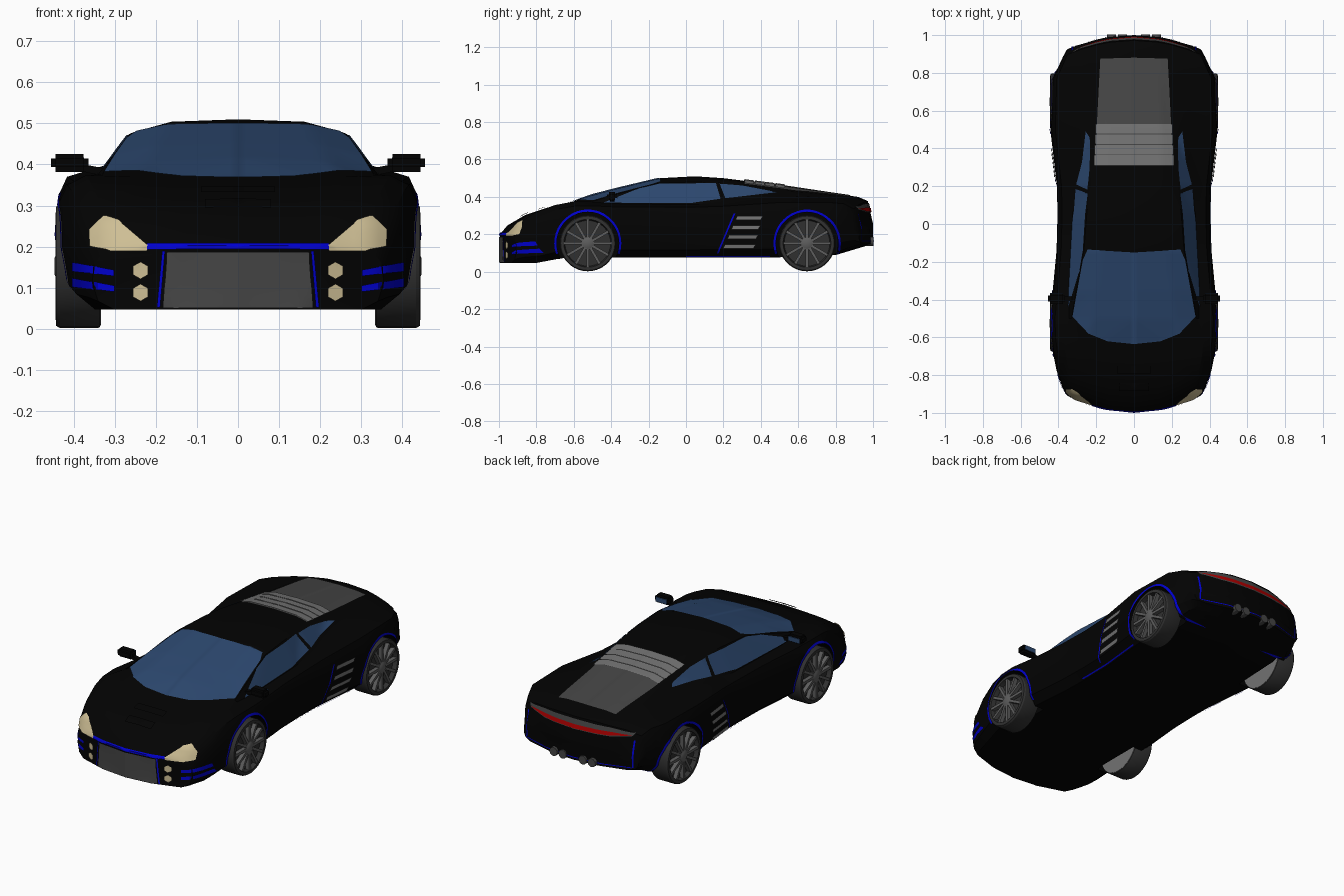
import bpy, bmesh, math
from mathutils import Vector, Matrix
from mathutils.bvhtree import BVHTree

if "Cube" in bpy.data.objects:
    bpy.data.objects.remove(bpy.data.objects["Cube"])


def material(name, r, g, b):
    m = bpy.data.materials.new(name)
    m.diffuse_color = (r, g, b, 1)
    m.use_nodes = True
    m.node_tree.nodes["Principled BSDF"].inputs["Base Color"].default_value = m.diffuse_color
    return m


BLACK = material("black paint", .0008, .0008, .0008)
BLUE = material("blue trim", 0, 0, .62)
GLASS = material("blue glass", .025, .064, .158)
DARK = material("dark grey", .06, .06, .06)
GREY = material("mid grey", .17, .17, .17)
RIM = material("rim grey", .11, .11, .11)
TYRE = material("tyre rubber", .03, .03, .03)
CREAM = material("cream lamp", .62, .52, .3)
RED = material("red lamp", .4, 0, 0)


def smooth(ob):
    bpy.ops.object.select_all(action='DESELECT')
    ob.select_set(True)
    bpy.context.view_layer.objects.active = ob
    bpy.ops.object.shade_smooth_by_angle(angle=math.radians(28))


def finish(name, bm, mat, mirror=True, solid=True):
    if solid:
        bmesh.ops.recalc_face_normals(bm, faces=bm.faces[:])
    if mirror:
        geo = bmesh.ops.duplicate(bm, geom=bm.verts[:] + bm.edges[:] + bm.faces[:])["geom"]
        for v in geo:
            if isinstance(v, bmesh.types.BMVert):
                v.co.x *= -1
        bmesh.ops.reverse_faces(bm, faces=[f for f in geo if isinstance(f, bmesh.types.BMFace)])
    me = bpy.data.meshes.new(name)
    bm.to_mesh(me)
    bm.free()
    ob = bpy.data.objects.new(name, me)
    bpy.context.collection.objects.link(ob)
    me.materials.append(mat)
    smooth(ob)
    return ob


def apply(ob, kind, **kw):
    mod = ob.modifiers.new(kind, kind)
    for k, v in kw.items():
        setattr(mod, k, v)
    bpy.context.view_layer.objects.active = ob
    bpy.ops.object.modifier_apply(modifier=mod.name)


def box(bm, c, size, rot=Matrix()):
    return bmesh.ops.create_cube(bm, size=1, matrix=Matrix.Translation(c) @ rot @ Matrix.Diagonal((*size, 1)))


def lathe(bm, profile, cy, cz, n=36):
    # profile of (radius, x) turned round an axis along x
    turn = [2 * math.pi * i / n for i in range(n)]
    rings = [[bm.verts.new((x, cy + r * math.cos(a), cz + r * math.sin(a))) for a in turn] for r, x in profile]
    for a, b in zip(rings, rings[1:]):
        for i in range(n):
            bm.faces.new((a[i], a[(i + 1) % n], b[(i + 1) % n], b[i]))
    bm.faces.new(rings[0])
    bm.faces.new(rings[-1])


# Body: half cross-sections lofted along y
# y, half width, shoulder z, cabin base x z, roof edge x z, top z
STATIONS = [
    (-.995, .355, .18, .31, .193, .20, .197, .20),
    (-.955, .38, .245, .32, .262, .20, .252, .247),
    (-.86, .41, .295, .34, .318, .22, .308, .303),
    (-.74, .43, .335, .36, .357, .24, .349, .343),
    (-.63, .442, .35, .37, .374, .26, .37, .366),
    (-.50, .445, .352, .345, .371, .33, .376, .412),
    (-.35, .43, .345, .345, .363, .306, .42, .45),
    (-.14, .41, .345, .335, .36, .265, .474, .50),
    (.05, .405, .345, .325, .358, .25, .48, .51),
    (.20, .408, .35, .315, .378, .235, .475, .50),
    (.50, .443, .37, .29, .408, .215, .438, .462),
    (.80, .435, .37, .29, .395, .20, .407, .417),
    (.92, .40, .363, .27, .382, .19, .392, .40),
    (.972, .375, .335, .28, .36, .19, .37, .378),
    (1.0, .355, .215, .32, .24, .20, .25, .255)]


def bow(x, y):
    # nose and tail curve back towards the sides
    return y + x * x * (1.4 * max(0, -y - .5) - min(.6, 3 * max(0, y - .74)))


def section(bm, s):
    y, w, zs, wc, zc, wr, zr, zt = s
    zb = max(.047, .077 - .26 * max(0, -y - .7)) + .3 * max(0, y - .76)
    h = zs - zb
    pts = [(0, zb), (w * .42, zb), (w * .85, zb), (w * .96, zb + h * .15), (w, zb + h * .5),
           (w * .985, zs - h * .15), (w * .94, zs), (wc, zc), (wr, zr), (wr * .65, zr + (zt - zr) * .8), (0, zt)]
    return [bm.verts.new((x, bow(x, y), z)) for x, z in pts]


def skin(bm, rows):
    for a, b in zip(rows, rows[1:]):
        for i in range(len(a) - 1):
            bm.faces.new((a[i], a[i + 1], b[i + 1], b[i]))


bm = bmesh.new()
rings = [section(bm, s) for s in STATIONS]
skin(bm, rings)
for ring, y in ((rings[0], STATIONS[0][0]), (rings[-1], STATIONS[-1][0])):
    mid = [[v] + [bm.verts.new((v.co.x * f, bow(v.co.x * f, y), v.co.z)) for f in (.5, 0)] for v in ring[3:8]]
    skin(bm, [ring[2::-1]] + mid + [ring[8:]])
body = finish("body", bm, BLACK, False)
apply(body, 'MIRROR', use_clip=True)
bm = bmesh.new()
bm.from_mesh(body.data)
bmesh.ops.recalc_face_normals(bm, faces=bm.faces[:])
bm.to_mesh(body.data)
TREE = BVHTree.FromBMesh(bm)
bm.free()

# Wheel arches cut out of the body
WHEELS, WZ = (-.525, .647), .152
bm = bmesh.new()
for y in WHEELS:
    lathe(bm, [(.166, .31), (.166, .6)], y, WZ)
cutter = finish("arch_cutter", bm, BLACK)
cutter.hide_render = True
apply(body, 'BOOLEAN', object=cutter, operation='DIFFERENCE', solver='EXACT')
bpy.data.objects.remove(cutter)
smooth(body)

# Thin plates: flat outlines, diced and projected onto the body, mirrored in x
RAYS = {'side': (lambda u, v: Vector((2, u, v)), Vector((-1, 0, 0))),
        'front': (lambda u, v: Vector((u, -2, v)), Vector((0, 1, 0))),
        'back': (lambda u, v: Vector((u, 2, v)), Vector((0, -1, 0))),
        'top': (lambda u, v: Vector((u, v, 2)), Vector((0, 0, -1)))}


def plate(name, outlines, view, mat, lift=.004, step=.02):
    start, ray = RAYS[view]
    bm = bmesh.new()
    for o in outlines:
        bm.faces.new([bm.verts.new((u, v, 0)) for u, v in o])
    for axis in (0, 1):
        lo, hi = (f(v.co[axis] for v in bm.verts) for f in (min, max))
        no = Vector((axis == 0, axis == 1, 0))
        for k in range(math.ceil(lo / step), math.floor(hi / step) + 1):
            bmesh.ops.bisect_plane(bm, geom=bm.verts[:] + bm.edges[:] + bm.faces[:],
                                   plane_co=no * k * step, plane_no=no)
    for v in bm.verts:
        p = start(v.co.x, v.co.y)
        hit, n = TREE.ray_cast(p, ray)[:2]
        if hit is None:
            hit, n = TREE.find_nearest(p - ray * p.dot(ray))[:2]
        if abs(p.x) < 1e-5:
            n.x = 0
        v.co = hit + n * lift
    bm.normal_update()
    bmesh.ops.reverse_faces(bm, faces=[f for f in bm.faces if f.normal.dot(ray) > 0])
    return finish(name, bm, mat, solid=False)


def rect(u0, u1, v0, v1):
    return [(u0, v0), (u1, v0), (u1, v1), (u0, v1)]


# Windows
plate("windshield", [[(0, -.635), (.14, -.62), (.24, -.58), (.325, -.49), (.27, -.19), (.245, -.135), (0, -.15)]],
      'top', GLASS)
plate("side_windows", [[(-.44, .367), (-.245, .447), (-.14, .47), (.16, .471), (.185, .388), (.02, .364)],
                       [(.18, .468), (.3, .458), (.49, .422), (.21, .39)]], 'side', GLASS)
# Engine cover, its slats and the hood vents
plate("engine_cover", [[(0, .31), (.207, .31), (.178, .875), (0, .88)]], 'top', DARK)
plate("engine_slats", [rect(0, .21 - .003 * i, .312 + .055 * i, .363 + .055 * i) for i in range(4)],
      'top', GREY, .009)
plate("hood_vents", [rect(0, .08, -.88, -.84), rect(0, .09, -.79, -.75)], 'top', BLACK, .008)

# Front end
plate("grille", [[(0, .05), (.182, .05), (.172, .187), (0, .187)]], 'front', DARK)
plate("headlights", [[(.217, .2), (.29, .262), (.325, .273), (.36, .24), (.358, .2), (.31, .19), (.22, .19)]],
      'front', CREAM, .005)
HEX = [math.radians(60 * i + 30) for i in range(6)]
plate("fog_lamps", [[(.235 + .021 * math.cos(a), z + .021 * math.sin(a)) for a in HEX] for z in (.142, .088)],
      'front', CREAM, .007)
plate("front_trim", [rect(0, .22, .195, .206), [(.188, .052), (.196, .052), (.183, .19), (.176, .19)]],
      'front', BLUE, .005)
plate("front_louvres", [[(.3, z), (.4, z + .012), (.4, z + .034), (.3, z + .015)] for z in (.128, .09)],
      'front', BLUE)

# Tail
plate("tail_panel", [[(0, .315), (.2, .317), (.31, .33), (.325, .347), (.2, .362), (0, .367)]], 'back', DARK)
plate("tail_light", [[(0, .318), (.2, .321), (.32, .336), (.2, .341), (0, .34)]], 'back', RED, .007)
plate("rear_trim", [rect(0, .32, .162, .167), rect(.322, .33, .165, .31)], 'back', BLUE)
bm = bmesh.new()
for x in (.062, .118):
    bmesh.ops.create_cone(bm, cap_ends=True, segments=12, radius1=.024, radius2=.024, depth=.09,
                          matrix=Matrix.Translation((x, .958, .162)) @ Matrix.Rotation(math.pi / 2, 4, 'X'))
finish("exhaust_pipes", bm, DARK)

# Side trim: arch lips, sills, vent edge and slats
SWEEP = [math.radians(9 * i - 18) for i in range(25)]
arcs = [[(y + r * math.cos(a), WZ + r * math.sin(a)) for r, d in ((.167, 1), (.179, -1)) for a in SWEEP[::d]]
        for y in WHEELS]
plate("arch_lips", arcs, 'side', BLUE)
plate("sill_trim", [rect(0, .45, .082, .087), [(.165, .1), (.174, .1), (.264, .31), (.255, .31)]], 'side', BLUE)
slats = [[(.265 - .022 * i, z), (.4 - .013 * i, z), (.413 - .013 * i, z + .022), (.275 - .022 * i, z + .022)]
         for i, z in enumerate((.275, .225, .175, .125))]
plate("side_vent_slats", slats, 'side', GREY, .009)

# Door mirrors
bm = bmesh.new()
shell = box(bm, (.41, -.395, .404), (.092, .056, .044))["verts"]
bmesh.ops.bevel(bm, geom=[e for e in bm.edges], offset=.012, segments=2, affect='EDGES')
box(bm, (.35, -.395, .386), (.07, .024, .018), Matrix.Rotation(-.2, 4, 'Y'))
finish("door_mirrors", bm, BLACK)
bm = bmesh.new()
box(bm, (.41, -.367, .404), (.07, .004, .026))
finish("mirror_glass", bm, GLASS)

# Wheels
tyre, rim, back = bmesh.new(), bmesh.new(), bmesh.new()
for y in WHEELS:
    lathe(tyre, [(.148, .336), (.15, .34), (.15, .434), (.145, .443), (.128, .444), (.122, .42)], y, WZ)
    lathe(back, [(.144, .334), (.144, .34)], y, WZ)
    lathe(rim, [(.034, .415), (.034, .44), (.02, .447)], y, WZ, 16)
    for i in range(12):
        r = Matrix.Rotation(i * math.pi / 6, 4, 'X')
        box(rim, Vector((.431, y, WZ)) + r @ Vector((0, .076, 0)), (.022, .1, .015), r)
finish("tyres", tyre, TYRE)
finish("wheel_spokes", rim, RIM)
finish("wheel_backs", back, GREY)
